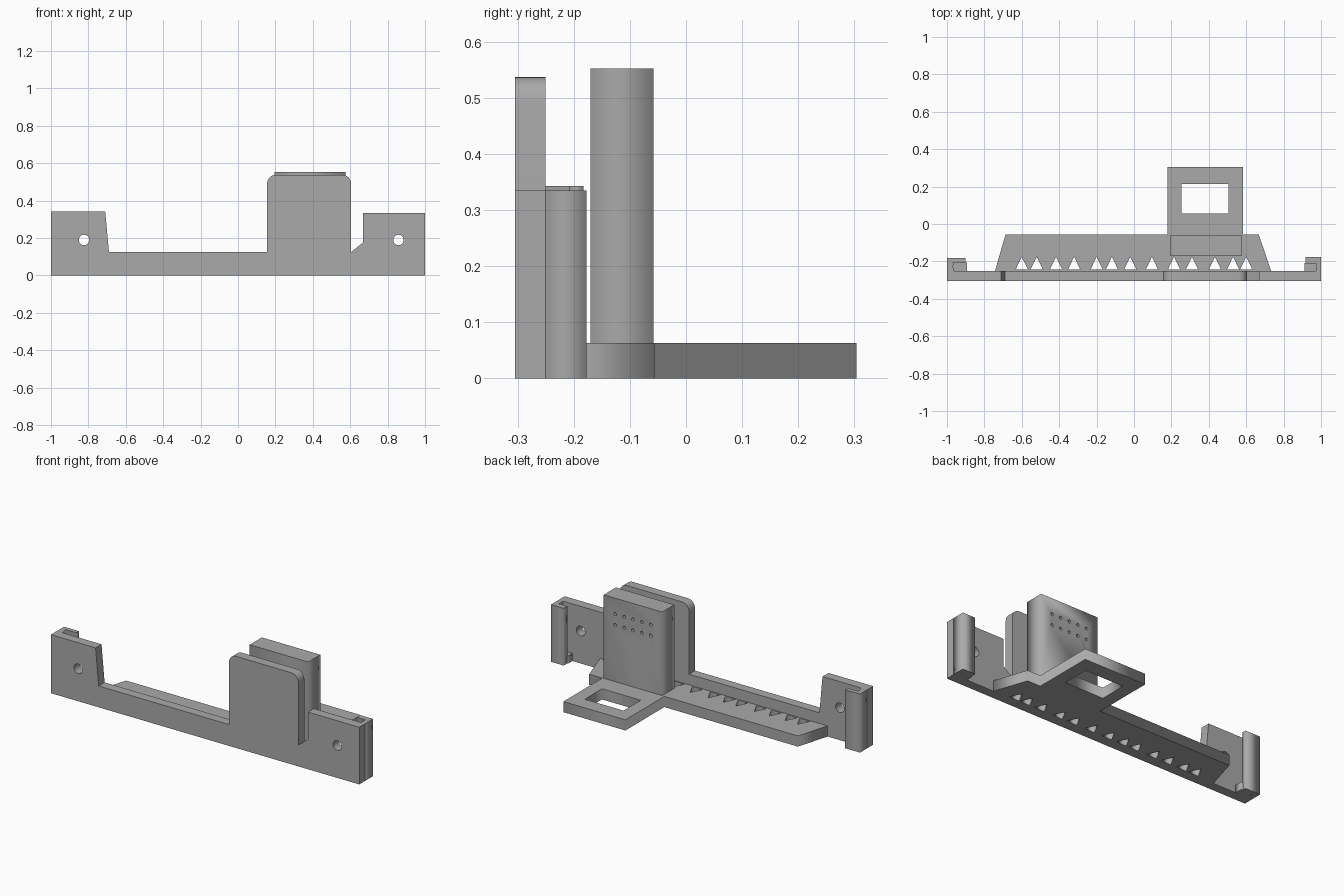
import bpy, bmesh, math
from mathutils import Matrix

if "Cube" in bpy.data.objects:
    bpy.data.objects.remove(bpy.data.objects["Cube"])

grey = bpy.data.materials.new("plain_grey")
grey.diffuse_color = (0.4, 0.4, 0.4, 1)
grey.use_nodes = True
grey.node_tree.nodes["Principled BSDF"].inputs["Base Color"].default_value = grey.diffuse_color


def slab(name, outlines, lo, hi, upright=False):
    """Extrude closed outlines (first outer, then holes) along z, or along y if upright."""
    cu = bpy.data.curves.new(name, 'CURVE')
    cu.dimensions = '2D'
    cu.fill_mode = 'BOTH'
    cu.extrude = (hi - lo) / 2
    for pts in outlines:
        sp = cu.splines.new('POLY')
        sp.points.add(len(pts) - 1)
        for p, (a, b) in zip(sp.points, pts):
            p.co = (a, b, 0, 1)
        sp.use_cyclic_u = True
    ob = bpy.data.objects.new(name, cu)
    bpy.context.collection.objects.link(ob)
    bpy.ops.object.select_all(action='DESELECT')
    ob.select_set(True)
    bpy.context.view_layer.objects.active = ob
    bpy.ops.object.convert(target='MESH')
    ob = bpy.context.view_layer.objects.active
    mid = (lo + hi) / 2
    if upright:
        m = Matrix.Translation((0, mid, 0)) @ Matrix.Rotation(math.pi / 2, 4, 'X')
    else:
        m = Matrix.Translation((0, 0, mid))
    bm = bmesh.new()
    bm.from_mesh(ob.data)
    bmesh.ops.transform(bm, matrix=m, verts=bm.verts)
    bmesh.ops.remove_doubles(bm, verts=bm.verts, dist=1e-5)
    bmesh.ops.recalc_face_normals(bm, faces=bm.faces)
    bm.to_mesh(ob.data)
    bm.free()
    ob.data.materials.clear()
    ob.data.materials.append(grey)
    return ob


def rect(x0, x1, y0, y1):
    return [(x0, y0), (x1, y0), (x1, y1), (x0, y1)]


def arc(cx, cy, rx, ry, a0, a1, n):
    return [(cx + rx * math.cos(math.radians(a0 + (a1 - a0) * i / n)),
             cy + ry * math.sin(math.radians(a0 + (a1 - a0) * i / n))) for i in range(n + 1)]


def circle(cx, cy, r, n):
    return arc(cx, cy, r, r, 0, 360 * (n - 1) / n, n - 1)


# Front plate: two ears with screw holes and a tall rounded tab
front = [(-1, 0), (1, 0), (1, .335), (.667, .335), (.667, .175), (.605, .125)]
front += arc(.56, .489, .045, .048, 0, 90, 8) + arc(.2, .489, .045, .048, 90, 180, 8)
front += [(.155, .125), (-.69, .125), (-.71, .343), (-1, .343)]
plate = slab("front_plate", [front, circle(-.823, .19, .028, 24), circle(.858, .19, .028, 24)],
             -.305, -.25, upright=True)
bpy.ops.object.shade_smooth_by_angle(angle=math.radians(30))

# Floor shelf with window and a row of triangular slots
shelf = [(-.743, -.25), (.733, -.25), (.667, -.056), (.582, -.056), (.582, .304),
         (.18, .304), (.18, -.056), (-.687, -.056)]
slots = [[(c - .033, -.244), (c + .033, -.244), (c, -.175)]
         for c in (-.6, -.52, -.417, -.32, -.2, -.118, -.02, .096, .214, .31, .433, .53, .6)]
slab("shelf", [shelf, rect(.255, .506, .055, .215)] + slots, 0, .0625)

# Upright block with pin holes in its back
block = slab("upright_block", [rect(.195, .574, -.17, -.058)], .05, .552)
bm = bmesh.new()
for i in range(5):
    for z in (.458, .394):
        bmesh.ops.create_cone(
            bm, cap_ends=True, segments=12, radius1=.009, radius2=.009, depth=.1,
            matrix=Matrix.Translation((.27 + i * .0575, -.05, z)) @ Matrix.Rotation(math.pi / 2, 4, 'X'))
me = bpy.data.meshes.new("pin_cutter")
bm.to_mesh(me)
bm.free()
cutter = bpy.data.objects.new("pin_cutter", me)
bpy.context.collection.objects.link(cutter)
cutter.hide_render = True
cutter.hide_viewport = True
cutter.display_type = 'WIRE'
mod = block.modifiers.new("pin_holes", 'BOOLEAN')
mod.object = cutter
mod.operation = 'DIFFERENCE'
mod.solver = 'EXACT'

# Hooked end channels, each with a low stop at the bottom
slab("left_channel", [[(-1, -.25), (-.962, -.25), (-.972, -.208), (-.902, -.208),
                       (-.902, -.183), (-1, -.183)]], 0, .343)
slab("left_stop", [rect(-.968, -.892, -.25, -.205)], 0, .045)
slab("right_channel", [[(1, -.25), (1, -.177), (.917, -.177), (.917, -.21),
                        (.972, -.21), (.972, -.25)]], 0, .335)
slab("right_stop", [rect(.912, .975, -.25, -.208)], 0, .045)
